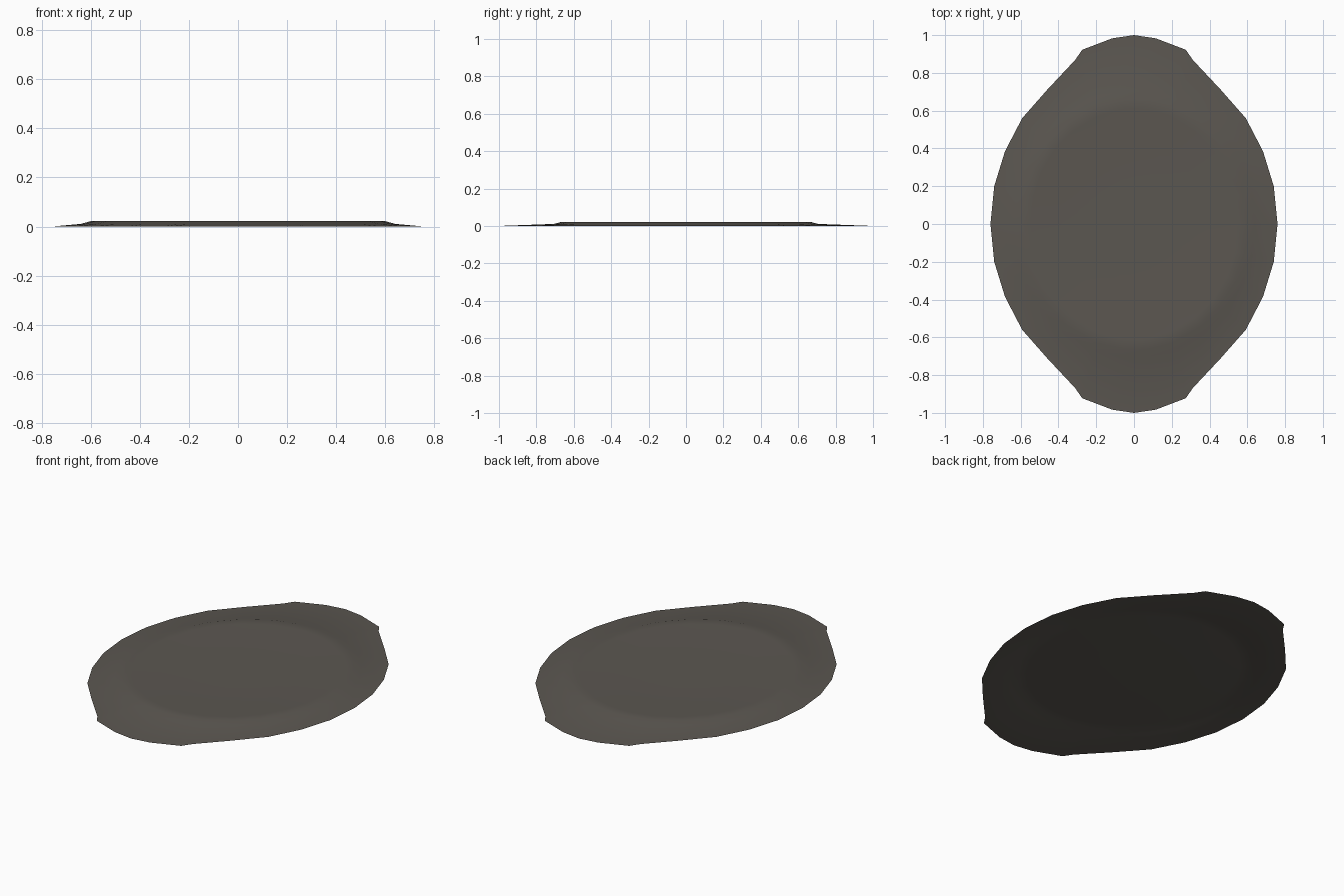
import bpy, bmesh, math

if "Cube" in bpy.data.objects:
    bpy.data.objects.remove(bpy.data.objects["Cube"])

# one flat colour
mat = bpy.data.materials.new("warm dark grey")
mat.diffuse_color = (0.105, 0.095, 0.082, 1)
mat.use_nodes = True
mat.node_tree.nodes["Principled BSDF"].inputs["Base Color"].default_value = mat.diffuse_color

# quarter outline of the lobed rim, mirrored to the full loop
quarter = [(0.76, 0), (0.74, 0.2), (0.683, 0.385), (0.592, 0.56), (0.46, 0.71),
           (0.31, 0.87), (0.275, 0.922), (0.115, 0.983), (0, 1)]
half = quarter + [(-x, y) for x, y in quarter[-2::-1]]
outline = half + [(x, -y) for x, y in half[-2:0:-1]]

# inner rings: x radius, y radius, height
rings = [(0.64, 0.705, 0.011), (0.60, 0.665, 0.022), (0.55, 0.61, 0.021),
         (0.40, 0.41, 0.016), (0.20, 0.205, 0.014)]

bm = bmesh.new()


def ring_point(x, y, rx, ry, z):
    a = math.atan2(y, x)
    r = 1 / math.hypot(math.cos(a) / rx, math.sin(a) / ry)
    return (r * math.cos(a), r * math.sin(a), z)


loops = [[bm.verts.new((x, y, 0)) for x, y in outline]]
for rx, ry, z in rings:
    loops.append([bm.verts.new(ring_point(x, y, rx, ry, z)) for x, y in outline])

# skirt, raised lip and shallow dished middle
n = len(outline)
for a, b in zip(loops, loops[1:]):
    for i in range(n):
        j = (i + 1) % n
        bm.faces.new((a[i], a[j], b[j], b[i]))
bm.faces.new(loops[-1])

me = bpy.data.meshes.new("shallow_dish")
bm.to_mesh(me)
bm.free()
me.materials.append(mat)
dish = bpy.data.objects.new("shallow_dish", me)
bpy.context.collection.objects.link(dish)
bpy.context.view_layer.objects.active = dish
dish.select_set(True)
bpy.ops.object.shade_smooth_by_angle(angle=math.radians(30))
